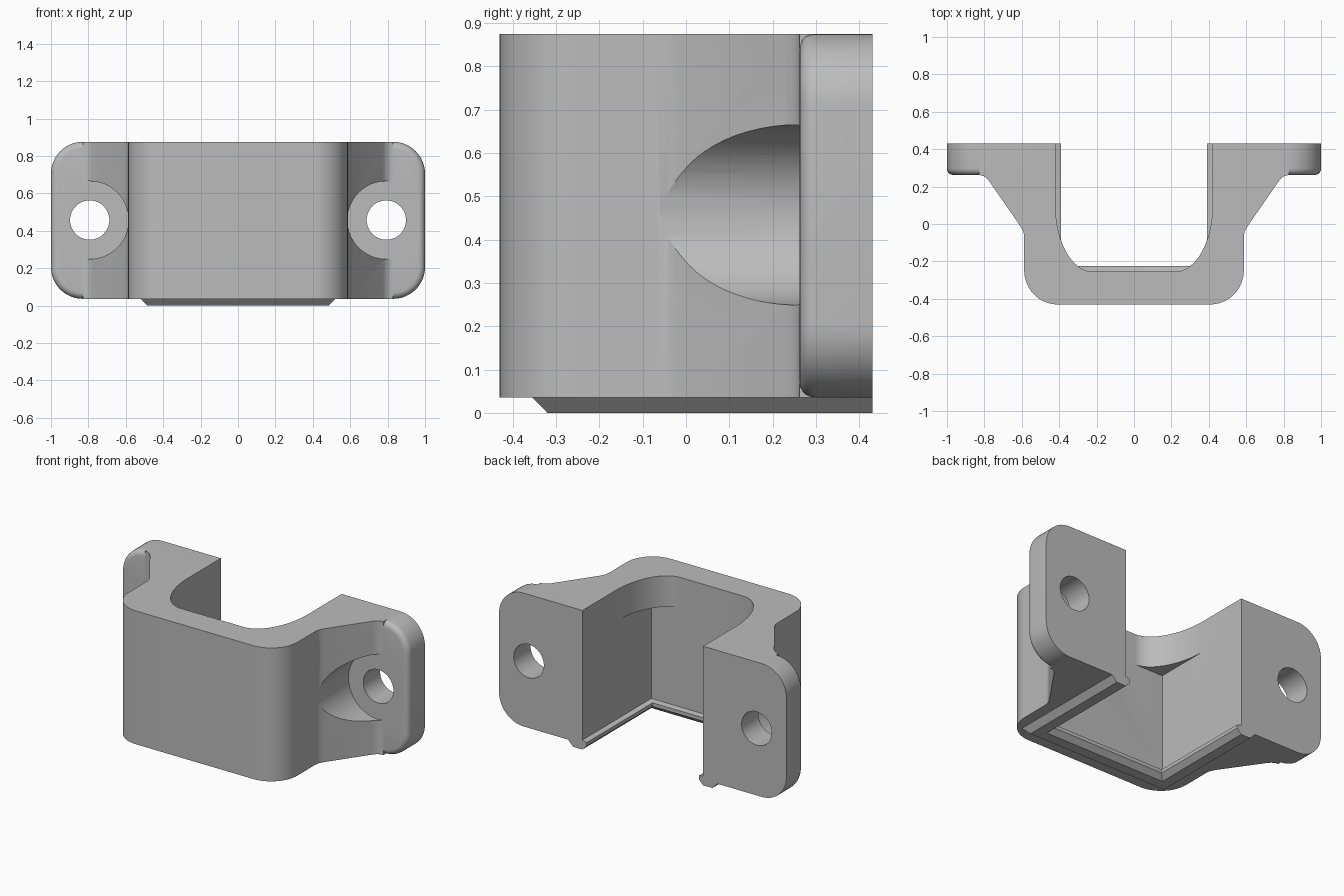
import bpy, bmesh
from math import sin, cos, pi, radians
from mathutils import Vector

old = bpy.data.objects.get("Cube")
if old:
    bpy.data.objects.remove(old, do_unlink=True)

BOTTOM, TOP, BACK = 0.036, 0.875, 0.43
FLANGE_FRONT = 0.262
WALL_X, WALL_Y = 0.42, -0.255
HOLE_X, HOLE_Z = 0.793, 0.457

grey = bpy.data.materials.new("plain grey")
grey.use_nodes = True
grey.diffuse_color = (0.5, 0.5, 0.5, 1)
grey.node_tree.nodes["Principled BSDF"].inputs["Base Color"].default_value = (0.5, 0.5, 0.5, 1)


def finish(name, bm):
    bmesh.ops.recalc_face_normals(bm, faces=bm.faces[:])
    mesh = bpy.data.meshes.new(name)
    bm.to_mesh(mesh)
    bm.free()
    mesh.materials.append(grey)
    obj = bpy.data.objects.new(name, mesh)
    bpy.context.collection.objects.link(obj)
    return obj


def prism(points, move):
    """Extrude a closed 3D outline along a vector; returns bmesh."""
    bm = bmesh.new()
    face = bm.faces.new([bm.verts.new(p) for p in points])
    new = bmesh.ops.extrude_face_region(bm, geom=[face])["geom"]
    bmesh.ops.translate(bm, vec=Vector(move),
                        verts=[v for v in new if isinstance(v, bmesh.types.BMVert)])
    return bm


def arc(cx, cy, rx, ry, start, end, steps):
    angles = [radians(start + (end - start) * i / steps) for i in range(steps + 1)]
    return [(cx + rx * cos(a), cy + ry * sin(a)) for a in angles]


def combine(target, tool, operation):
    mod = target.modifiers.new("join", "BOOLEAN")
    mod.object, mod.operation, mod.solver = tool, operation, "EXACT"
    bpy.context.view_layer.objects.active = target
    bpy.ops.object.modifier_apply(modifier=mod.name)
    bpy.data.objects.remove(tool, do_unlink=True)


# U-shaped body with rounded front corners and sloping webs
half = [(WALL_X, WALL_Y), (WALL_X, BACK), (0.83, BACK), (0.83, FLANGE_FRONT),
        (0.815, 0.26), (0.8, 0.254), (0.787, 0.244), (0.775, 0.23),
        (0.61, -0.008), (0.598, -0.028), (0.59, -0.046), (0.587, -0.07)]
half += arc(0.407, -0.25, 0.18, 0.18, 0, -90, 14)
outline = half + [(-x, y) for x, y in reversed(half)]
body = finish("bracket_body", prism([(x, y, BOTTOM) for x, y in outline],
                                    (0, 0, TOP - BOTTOM)))

# Bottom locating ridge with an inner lip, mitred around the opening
section = [(0.02, 0.065), (-0.03, 0.052), (-0.03, 0.03), (0, 0),
           (0.065, 0), (0.1, BOTTOM), (0.08, 0.07)]
bm = bmesh.new()
rings = []
for side, at_back in ((1, True), (1, False), (-1, False), (-1, True)):
    rings.append([bm.verts.new((side * (WALL_X + o), BACK if at_back else WALL_Y - o, z))
                  for o, z in section])
for a, b in zip(rings, rings[1:]):
    for i in range(len(section)):
        j = (i + 1) % len(section)
        bm.faces.new((a[i], a[j], b[j], b[i]))
bm.faces.new(rings[0])
bm.faces.new(rings[-1])
combine(body, finish("bottom_ridge", bm), "UNION")

for s in (1, -1):
    # Mounting flange with rounded corners and a softened front edge
    r = 0.17
    shape = [(0.55, BOTTOM)]
    shape += arc(1 - r, BOTTOM + r, r, r, -90, 0, 12)
    shape += arc(1 - r, TOP - r, r, r, 0, 90, 12)
    shape += [(0.55, TOP)]
    bm = prism([(s * x, FLANGE_FRONT, z) for x, z in shape], (0, BACK - FLANGE_FRONT, 0))
    rim = [e for e in bm.edges
           if all(abs(v.co.y - FLANGE_FRONT) < 1e-4 for v in e.verts)]
    bmesh.ops.recalc_face_normals(bm, faces=bm.faces[:])
    bmesh.ops.bevel(bm, geom=rim, offset=0.035, offset_type="OFFSET", segments=5,
                    profile=0.5, affect="EDGES")
    combine(body, finish("mounting_flange", bm), "UNION")

    # Curved gusset in the upper inside corner
    curve = arc(WALL_X - 0.2, 0.1, 0.2, 0.1 - WALL_Y, 0, -90, 18)
    curve += [(WALL_X - 0.2, WALL_Y - 0.05), (WALL_X + 0.05, WALL_Y - 0.05),
              (WALL_X + 0.05, 0.1)]
    bm = prism([(s * x, y, 0.68) for x, y in curve], (0, 0, TOP - 0.68))
    combine(body, finish("corner_gusset", bm), "UNION")

    # Screw head recess, then the through hole
    for radius, y0, y1 in ((0.208, -0.06, FLANGE_FRONT + 0.0005), (0.105, 0.1, 0.6)):
        ring = arc(s * HOLE_X, HOLE_Z, radius, radius, 0, 360, 64)[:-1]
        bm = prism([(x, y0, z) for x, z in ring], (0, y1 - y0, 0))
        combine(body, finish("screw_cutter", bm), "DIFFERENCE")

# Smooth the curves and keep the edges crisp
bpy.ops.object.select_all(action="DESELECT")
body.select_set(True)
bpy.context.view_layer.objects.active = body
bpy.ops.object.shade_smooth_by_angle(angle=radians(25))
